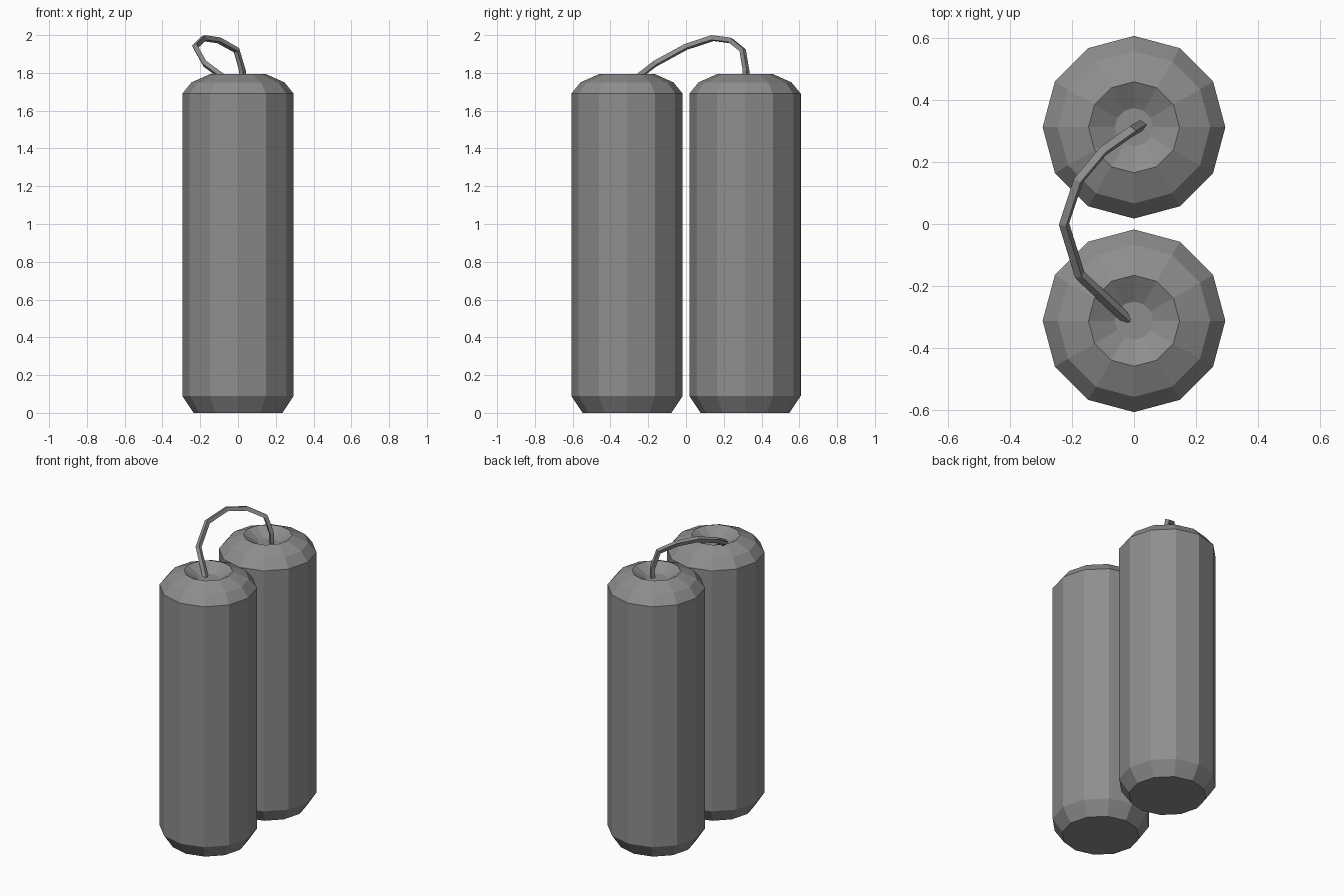
import bpy, bmesh
from math import cos, sin, tau

if "Cube" in bpy.data.objects:
    bpy.data.objects.remove(bpy.data.objects["Cube"])

SIDES = 12
# radius, height: chamfered foot, straight wall, rounded shoulder, dished top
PROFILE = [(0.235, 0), (0.295, 0.09), (0.295, 1.69), (0.246, 1.75),
           (0.147, 1.794), (0.062, 1.745)]

dark_grey = bpy.data.materials.new("dark_grey")
dark_grey.diffuse_color = (0.27, 0.27, 0.27, 1)
dark_grey.use_nodes = True
dark_grey.node_tree.nodes["Principled BSDF"].inputs["Base Color"].default_value = dark_grey.diffuse_color


def lathe(name, profile, location):
    bm = bmesh.new()
    rings = [[bm.verts.new((r * cos(tau * i / SIDES), r * sin(tau * i / SIDES), z))
              for i in range(SIDES)] for r, z in profile]
    for a, b in zip(rings, rings[1:]):
        for i in range(SIDES):
            j = (i + 1) % SIDES
            bm.faces.new((a[i], a[j], b[j], b[i]))
    bm.faces.new(rings[0][::-1])
    bm.faces.new(rings[-1])
    mesh = bpy.data.meshes.new(name)
    bm.to_mesh(mesh)
    bm.free()
    mesh.materials.append(dark_grey)
    obj = bpy.data.objects.new(name, mesh)
    obj.location = location
    bpy.context.collection.objects.link(obj)
    return obj


# Two identical tubes
lathe("front_tube", PROFILE, (0, -0.3125, 0))
lathe("back_tube", PROFILE, (0, 0.3125, 0))

# Fuse cord arching from one dished top to the other
PATH = [(-0.02, -0.31, 1.735), (-0.175, -0.165, 1.848), (-0.226, 0, 1.938),
        (-0.18, 0.14, 1.984), (-0.10, 0.235, 1.972), (-0.008, 0.3, 1.92),
        (0.024, 0.318, 1.81), (0.024, 0.318, 1.735)]
curve = bpy.data.curves.new("fuse_cord", 'CURVE')
curve.dimensions = '3D'
curve.bevel_depth = 0.018
curve.bevel_resolution = 0
curve.use_fill_caps = True
curve.materials.append(dark_grey)
spline = curve.splines.new('POLY')
spline.points.add(len(PATH) - 1)
for point, co in zip(spline.points, PATH):
    point.co = (*co, 1)
spline.use_smooth = False
cord = bpy.data.objects.new("fuse_cord", curve)
bpy.context.collection.objects.link(cord)

# Turn the cord into a flat-faced mesh
bpy.context.view_layer.objects.active = cord
cord.select_set(True)
bpy.ops.object.convert(target='MESH')
bpy.ops.object.shade_flat()
